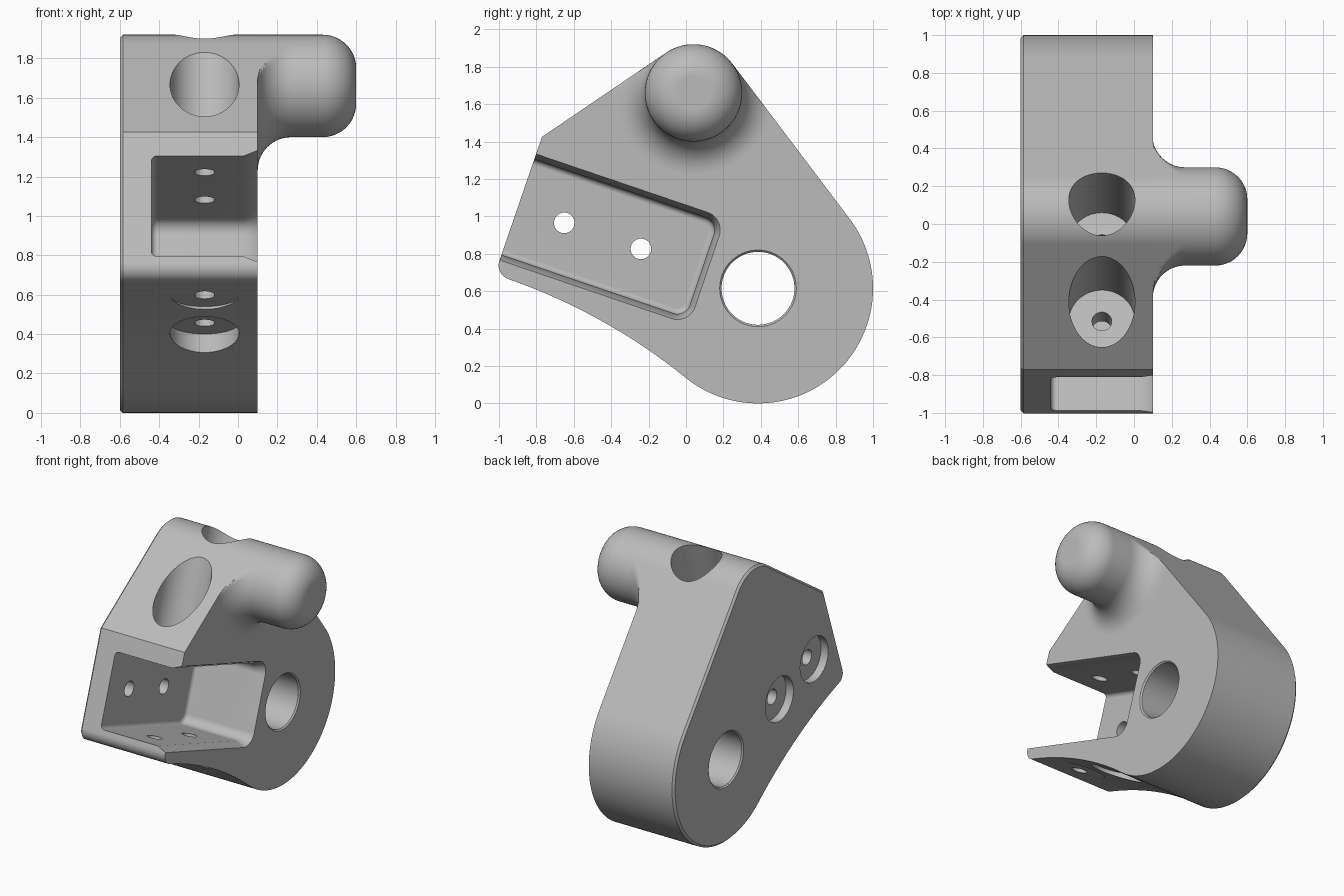
import bpy, bmesh
from math import sin, cos, pi, atan2, radians, acos
from mathutils import Vector

if "Cube" in bpy.data.objects:
    bpy.data.objects.remove(bpy.data.objects["Cube"], do_unlink=True)

grey = bpy.data.materials.new("plain grey")
grey.use_nodes = True
grey.diffuse_color = (0.5, 0.5, 0.5, 1)
grey.node_tree.nodes["Principled BSDF"].inputs["Base Color"].default_value = (0.5, 0.5, 0.5, 1)

# Tilted frame of the pocket, in the side (y, z) plane
U = Vector((0.947, -0.322)).normalized()
V = Vector((-U.y, U.x))
ORIGIN = Vector((-0.90, 1.05))
HOLES_U = (0.263, 0.696)
BORE_X = -0.17


def uv(u, v):
    return ORIGIN + U * u + V * v


def arc(centre, r, a0, a1, n):
    return [Vector((centre[0] + r * cos(a0 + (a1 - a0) * i / n),
                    centre[1] + r * sin(a0 + (a1 - a0) * i / n))) for i in range(n + 1)]


def offset(points, d):
    """Move a counter-clockwise outline outward by d with mitred corners."""
    out = []
    for i, p in enumerate(points):
        e0 = (p - points[i - 1]).normalized()
        e1 = (points[(i + 1) % len(points)] - p).normalized()
        n = Vector((e0.y + e1.y, -e0.x - e1.x)).normalized()
        out.append(p + n * d / max(0.3, n.dot(Vector((e1.y, -e1.x)))))
    return out


def at_x(x, points):
    return [Vector((x, p.x, p.y)) for p in points]


def loft(name, rings):
    """Closed solid through matching rings of points."""
    bm = bmesh.new()
    rows = [[bm.verts.new(p) for p in ring] for ring in rings]
    n = len(rows[0])
    for a, b in zip(rows, rows[1:]):
        for i in range(n):
            bm.faces.new((a[i], a[(i + 1) % n], b[(i + 1) % n], b[i]))
    bm.faces.new(rows[0][::-1])
    bm.faces.new(rows[-1])
    bmesh.ops.recalc_face_normals(bm, faces=bm.faces)
    mesh = bpy.data.meshes.new(name)
    bm.to_mesh(mesh)
    bm.free()
    mesh.materials.append(grey)
    ob = bpy.data.objects.new(name, mesh)
    bpy.context.collection.objects.link(ob)
    return ob


def rod_x(name, centre, steps):
    """Round cutter along x; steps are (x, radius) pairs."""
    return loft(name, [at_x(x, arc(centre, r, 0, 2 * pi, 64)[:-1]) for x, r in steps])


def rod_v(name, u, v0, v1, r):
    """Round cutter across the pocket."""
    rings = []
    for v in (v0, v1):
        ring = []
        for q in arc((BORE_X, u), r, 0, 2 * pi, 64)[:-1]:
            p = uv(q.y, v)
            ring.append(Vector((q.x, p.x, p.y)))
        rings.append(ring)
    return loft(name, rings)


# Side outline: large lower lobe, small upper lobe, tilted front, hollow underside
LOBE, LOBE_R = Vector((0.385, 0.615)), 0.615
TIP, TIP_R = Vector((0.04, 1.66)), 0.26
brow = Vector((-0.77, 1.425))
span = LOBE - TIP
back_angle = atan2(span.y, span.x) + acos((TIP_R - LOBE_R) / span.length)
to_brow = brow - TIP
front_angle = atan2(to_brow.y, to_brow.x) + 2 * pi - acos(TIP_R / to_brow.length)
under_angle = radians(231)
away = Vector((cos(under_angle), sin(under_angle)))
touch = LOBE + away * LOBE_R
toe_r = 0.077
toe = uv(toe_r, -0.304)
toe_end = uv(toe_r, -0.304 - toe_r)
chord = toe_end - touch
hollow_r = chord.length_squared / (2 * chord.dot(away))
hollow = touch + away * hollow_r
h0, h1 = toe_end - hollow, touch - hollow
tilt = atan2(U.y, U.x)

outline = arc(LOBE, LOBE_R, under_angle, back_angle + 2 * pi, 72)
outline += arc(TIP, TIP_R, back_angle, front_angle, 32)
outline.append(brow)
outline += arc(toe, toe_r, tilt + pi, tilt + 1.5 * pi, 10)
outline += arc(hollow, hollow_r, atan2(h0.y, h0.x), atan2(h1.y, h1.x), 24)[1:-1]

LEFT, FACE = -0.6, 0.1
body = loft("body", [at_x(LEFT, offset(outline, -0.015)),
                     at_x(LEFT + 0.015, outline), at_x(FACE, outline)])

# Pocket cutter: rounded floor edge and inner corners, chamfered rim
half, end, corner = 0.27, 1.04, 0.07
shape = [Vector((-0.3, half)), Vector((-0.3, -half))]
shape += arc((end - corner, corner - half), corner, -pi / 2, 0, 10)
shape += arc((end - corner, half - corner), corner, 0, pi / 2, 10)
shape = [uv(p.x, p.y) for p in shape]
floor, soft = -0.44, 0.03
rings = []
for i in range(7):
    a = pi / 2 * i / 6
    rings.append(at_x(floor + soft * (1 - cos(a)), offset(shape, -soft * (1 - sin(a)))))
rings += [at_x(0.03, shape), at_x(0.17, offset(shape, 0.06))]
cutters = [loft("pocket_cutter", rings)]

# Pivot hole with slightly broken edges
r = 0.195
cutters.append(rod_x("pivot_cutter", LOBE, [
    (LEFT - 0.1, r + 0.01), (LEFT, r + 0.01), (LEFT + 0.01, r),
    (FACE - 0.01, r), (FACE, r + 0.01), (FACE + 0.1, r + 0.01)]))

# Screw holes with wide bores, from above, below and the outer side
for u in HOLES_U:
    cutters.append(rod_v("upper_bore_cutter", u, 0.42, 1.5, 0.175))
    cutters.append(rod_v("lower_bore_cutter", u, -0.39, -1.2, 0.175))
    cutters.append(rod_v("screw_cutter", u, -0.8, 0.6, 0.052))
    cutters.append(rod_x("side_bore_cutter", uv(u, 0),
                         [(LEFT - 0.1, 0.165), (LEFT + 0.06, 0.165)]))
    cutters.append(rod_x("side_screw_cutter", uv(u, 0), [(LEFT - 0.1, 0.055), (-0.3, 0.055)]))

bpy.context.view_layer.objects.active = body
for cutter in cutters:
    cutter.hide_render = True
    mod = body.modifiers.new("cut", "BOOLEAN")
    mod.operation, mod.solver, mod.object = "DIFFERENCE", "EXACT", cutter
    bpy.ops.object.modifier_apply(modifier=mod.name)
    bpy.data.objects.remove(cutter, do_unlink=True)


# Knob: domed peg whose flared root is trimmed flush with the body outline
def root_limit(a):
    if back_angle <= a <= front_angle:
        return TIP_R
    nearest = [cos(a - back_angle), cos(a - front_angle)]
    return TIP_R / max(max(nearest), 0.3)


flare = dome = 0.17
steps = [(FACE - 0.01, TIP_R + flare)]
for i in range(15):
    a = pi / 2 * i / 14
    steps.append((FACE + flare * (1 - cos(a)), TIP_R + flare * (1 - sin(a))))
for i in range(13):
    a = pi / 2 * i / 12
    steps.append((0.6 - dome + dome * sin(a), TIP_R - dome * (1 - cos(a))))
angles = [back_angle + 2 * pi * i / 128 for i in range(128)]
knob = loft("knob", [[Vector((x, TIP.x + cos(a) * min(r, root_limit(a)),
                              TIP.y + sin(a) * min(r, root_limit(a)))) for a in angles]
                     for x, r in steps])

# Smooth curved faces, keep crisp edges
for ob in (body, knob):
    bpy.ops.object.select_all(action="DESELECT")
    ob.select_set(True)
    bpy.context.view_layer.objects.active = ob
    bpy.ops.object.shade_smooth_by_angle(angle=radians(25))
    ob.modifiers.new("even shading", "WEIGHTED_NORMAL").keep_sharp = True
